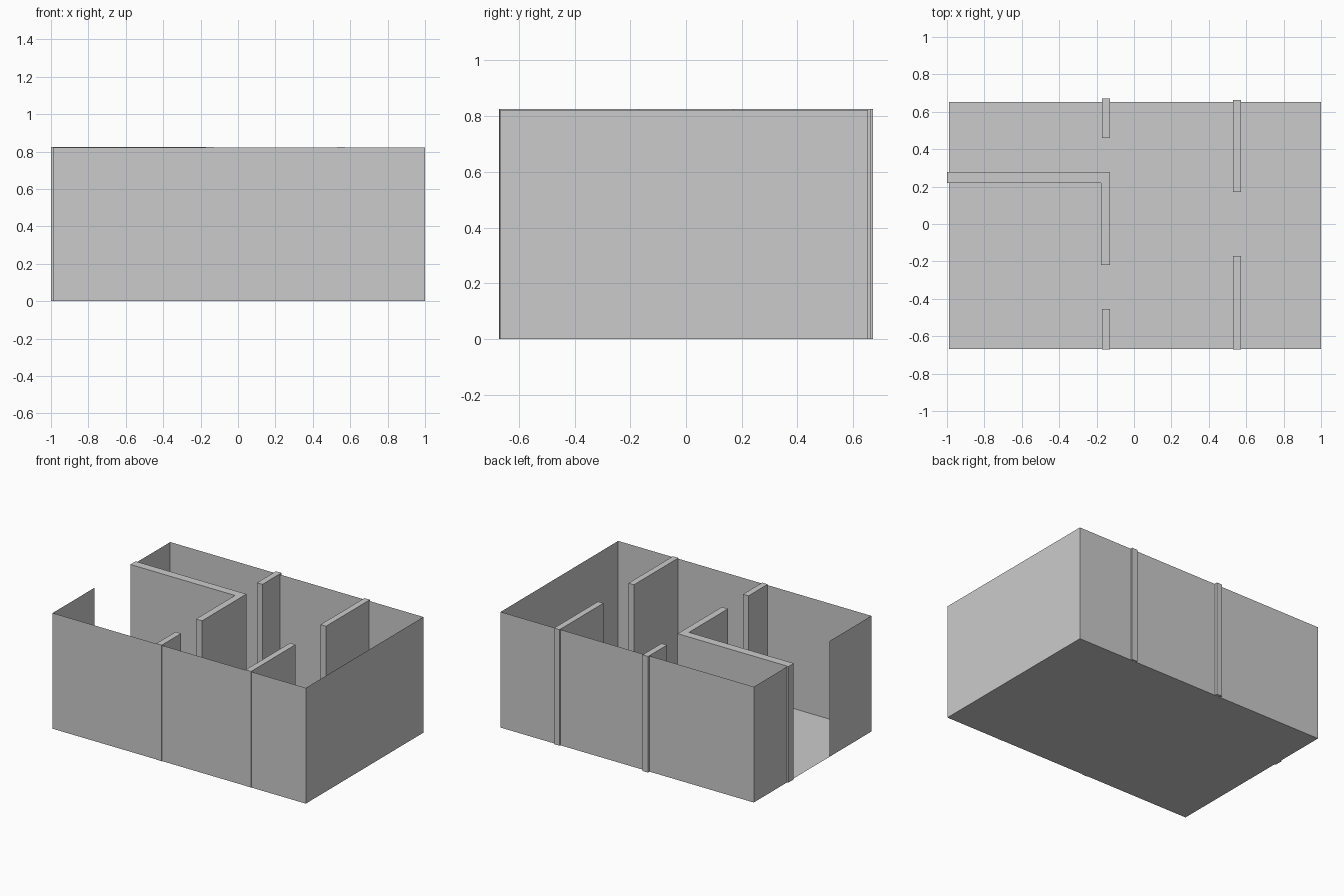
import bpy, bmesh

if "Cube" in bpy.data.objects:
    bpy.data.objects.remove(bpy.data.objects["Cube"])

X0, X1 = -0.99, 1.0        # shell footprint
Y0, Y1 = -0.667, 0.653
WALL_TOP = 0.822
PART_TOP = 0.826


def finish(bm, name):
    mesh = bpy.data.meshes.new(name)
    bm.to_mesh(mesh)
    bm.free()
    obj = bpy.data.objects.new(name, mesh)
    bpy.context.collection.objects.link(obj)
    return obj


def prism(name, outline, z0, z1):
    """Closed solid raised from a counter-clockwise floor outline."""
    bm = bmesh.new()
    face = bm.faces.new([bm.verts.new((x, y, z0)) for x, y in outline])
    ext = bmesh.ops.extrude_face_region(bm, geom=[face], use_keep_orig=True)
    top = [v for v in ext["geom"] if isinstance(v, bmesh.types.BMVert)]
    bmesh.ops.translate(bm, verts=top, vec=(0, 0, z1 - z0))
    bmesh.ops.recalc_face_normals(bm, faces=bm.faces)
    return finish(bm, name)


def sheet_walls(name, path, height):
    """Thin walls: an open floor path raised straight up."""
    bm = bmesh.new()
    low = [bm.verts.new((x, y, 0)) for x, y in path]
    high = [bm.verts.new((x, y, height)) for x, y in path]
    for i in range(len(path) - 1):
        bm.faces.new((low[i], low[i + 1], high[i + 1], high[i]))
    return finish(bm, name)


def rect(x0, x1, y0, y1):
    return [(x0, y0), (x1, y0), (x1, y1), (x0, y1)]


# Floor sheet
bm = bmesh.new()
bm.faces.new([bm.verts.new((x, y, 0)) for x, y in reversed(rect(X0, X1, Y0, Y1))])
finish(bm, "floor")

# Outer walls, running around from one side of the doorway to the other
sheet_walls("outer_walls",
            [(X0, -0.195), (X0, Y0), (X1, Y0), (X1, Y1), (X0, Y1), (X0, 0.22)],
            WALL_TOP)

# Straight partition stubs on the front and back walls
stubs = {
    "middle_partition_back": rect(-0.172, -0.129, 0.459, 0.672),
    "middle_partition_front": rect(-0.172, -0.129, -0.672, -0.455),
    "right_partition_back": rect(0.529, 0.572, 0.171, 0.664),
    "right_partition_front": rect(0.529, 0.572, -0.67, -0.171),
}
for name, outline in stubs.items():
    prism(name, outline, 0.001, PART_TOP)

# L-shaped partition beside the doorway
prism("corner_partition",
      [(-1.0, 0.219), (-0.177, 0.219), (-0.177, -0.219),
       (-0.129, -0.219), (-0.129, 0.278), (-1.0, 0.278)],
      0.001, PART_TOP)
